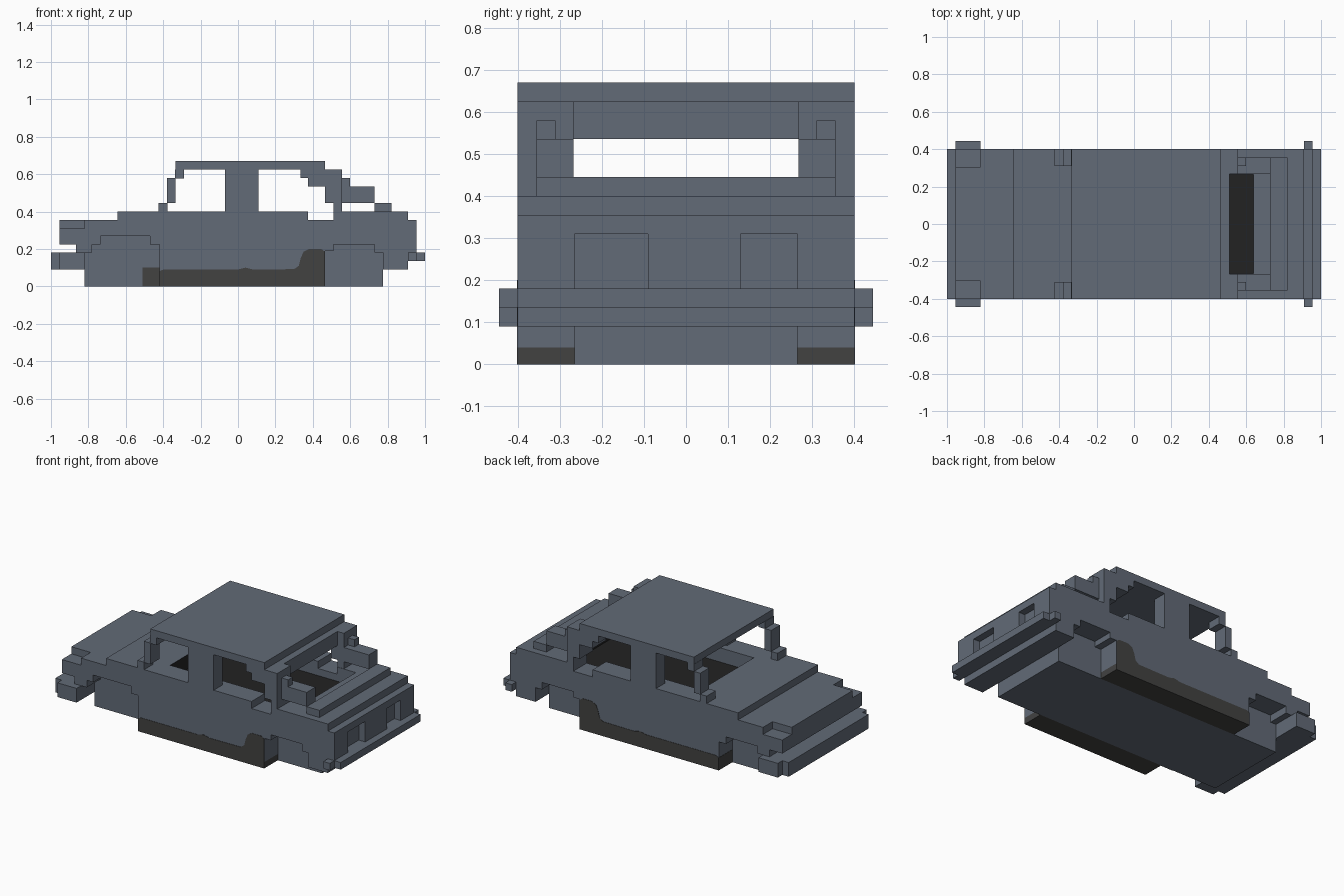
import bpy, bmesh

cube = bpy.data.objects.get("Cube")
if cube:
    bpy.data.objects.remove(cube, do_unlink=True)


def material(name, rgb):
    m = bpy.data.materials.new(name)
    m.use_nodes = True
    m.diffuse_color = (*rgb, 1)
    bsdf = m.node_tree.nodes["Principled BSDF"]
    bsdf.inputs["Base Color"].default_value = (*rgb, 1)
    bsdf.inputs["Roughness"].default_value = 0.8
    return m


PAINT = material("slate blue paint", (0.122, 0.145, 0.184))
DARK = material("dark grey", (0.054, 0.054, 0.053))
CABIN = material("cabin black", (0.016, 0.016, 0.016))


def prism(name, profile, y0, y1, mat=PAINT):
    """Extrude an x-z outline from y0 to y1."""
    bm = bmesh.new()
    face = bm.faces.new([bm.verts.new((x, y0, z)) for x, z in profile])
    out = bmesh.ops.extrude_face_region(bm, geom=[face])
    verts = [v for v in out["geom"] if isinstance(v, bmesh.types.BMVert)]
    bmesh.ops.translate(bm, vec=(0, y1 - y0, 0), verts=verts)
    bmesh.ops.recalc_face_normals(bm, faces=bm.faces)
    mesh = bpy.data.meshes.new(name)
    bm.to_mesh(mesh)
    bm.free()
    mesh.materials.append(mat)
    ob = bpy.data.objects.new(name, mesh)
    bpy.context.scene.collection.objects.link(ob)
    return ob


def box(name, x0, x1, y0, y1, z0, z1, mat=PAINT):
    return prism(name, [(x0, z0), (x1, z0), (x1, z1), (x0, z1)], y0, y1, mat)


def pair(name, x0, x1, y0, y1, z0, z1):
    """Matching boxes on both sides of the car."""
    box("left_" + name, x0, x1, y0, y1, z0, z1)
    box("right_" + name, x0, x1, -y1, -y0, z0, z1)


# Centre of the body, with the open cabin well
core = prism("body_core", [
    (-.82, 0), (.775, 0), (.775, .09), (.91, .09), (.91, .4), (.64, .4),
    (.64, .31), (-.29, .31), (-.29, .4), (-.645, .4), (-.645, .355),
    (-.955, .355), (-.955, .225), (-.865, .225), (-.865, .18), (-.82, .18)],
    -.265, .265)
core.data.materials.append(CABIN)
for p in core.data.polygons:
    c = p.center
    if -.3 < c.x < .65 and .3 < c.z < .38 and abs(p.normal.y) < .5:
        p.material_index = 1

# Body sides with stepped wheel arches; the two front arches differ
top = [(.91, .09), (.91, .4), (.51, .4), (.51, .355), (.375, .355), (.375, .4),
       (-.645, .4), (-.645, .355), (-.82, .355), (-.82, .31), (-.955, .31),
       (-.955, .225), (-.865, .225), (-.865, .18), (-.78, .18), (-.78, .225)]
rear_arch = [(.465, .04), (.465, .19), (.51, .19), (.51, .225), (.73, .225),
             (.73, .18), (.775, .18), (.775, .09)]
arch_pos = [(-.56, .225), (-.56, .18), (-.51, .18), (-.51, .04)]
arch_neg = [(-.735, .225), (-.735, .27), (-.47, .27), (-.47, .225),
            (-.42, .225), (-.42, .04)]

# Dark sill outline with a wavy upper edge
sill = [(.465, 0), (.465, .185), (.445, .2), (.38, .2), (.35, .185),
        (.335, .15), (.325, .11), (.3, .092), (.08, .09), (.04, .1), (0, .09),
        (-.37, .09)]
for label, y0, y1, arch, xf in (("back", .265, .4, arch_pos, -.51),
                                ("front", -.265, -.4, arch_neg, -.42)):
    prism(label + "_body_side", top + arch + rear_arch, y0, y1)
    edge = .002 if y1 > 0 else -.002
    prism(label + "_dark_sill",
          [(xf - .001, 0)] + sill + [(xf + .02, .09), (xf - .001, .08)],
          y0, y1 + edge, DARK)
box("front_arch_dark_panel", -.51, -.42, -.268, -.264, 0, .1, DARK)
pair("hood_corner", -.955, -.82, .265, .305, .31, .355)

# Bumpers
box("nose_bumper_bar", -1, -.955, -.4, .4, .09, .18)
box("nose_bumper_wrap", -.955, -.82, -.445, .445, .09, .18)
box("tail_bumper_wrap", .91, .955, -.445, .445, .135, .18)
box("tail_bumper_bar", .955, 1, -.4, .4, .135, .18)

# Tail panel: trim strip, lamps and centre plate
box("tail_trim", .91, .955, -.4, .4, .31, .355)
pair("tail_lamp", .91, .955, .265, .4, .18, .31)
box("tail_plate", .91, .955, -.09, .13, .18, .31)

# Roof and pillars
box("roof", -.335, .465, -.4, .4, .625, .67)
for i, (x0, x1, z0, z1) in enumerate([(-.425, -.378, .4, .447),
                                      (-.38, -.335, .445, .58),
                                      (-.337, -.29, .578, .625)]):
    pair("windshield_pillar_%d" % i, x0, x1, .31, .4, z0, z1)
pair("door_pillar", -.07, .11, .31, .4, .4, .625)
steps = [(.51, .355), (.555, .355), (.555, .625), (.335, .625), (.335, .58),
         (.375, .58), (.375, .535), (.465, .535), (.465, .445), (.51, .445)]
prism("left_rear_pillar", steps, .267, .4)
prism("right_rear_pillar", steps, -.4, -.267)
box("rear_window_header", .465, .51, -.31, .31, .535, .625)

# Stepped rear window surround
pair("rear_step", .555, .6, .31, .355, .535, .58)
pair("rear_buttress", .555, .73, .267, .355, .445, .535)
box("rear_window_ledge", .73, .82, -.355, .355, .4, .445)
